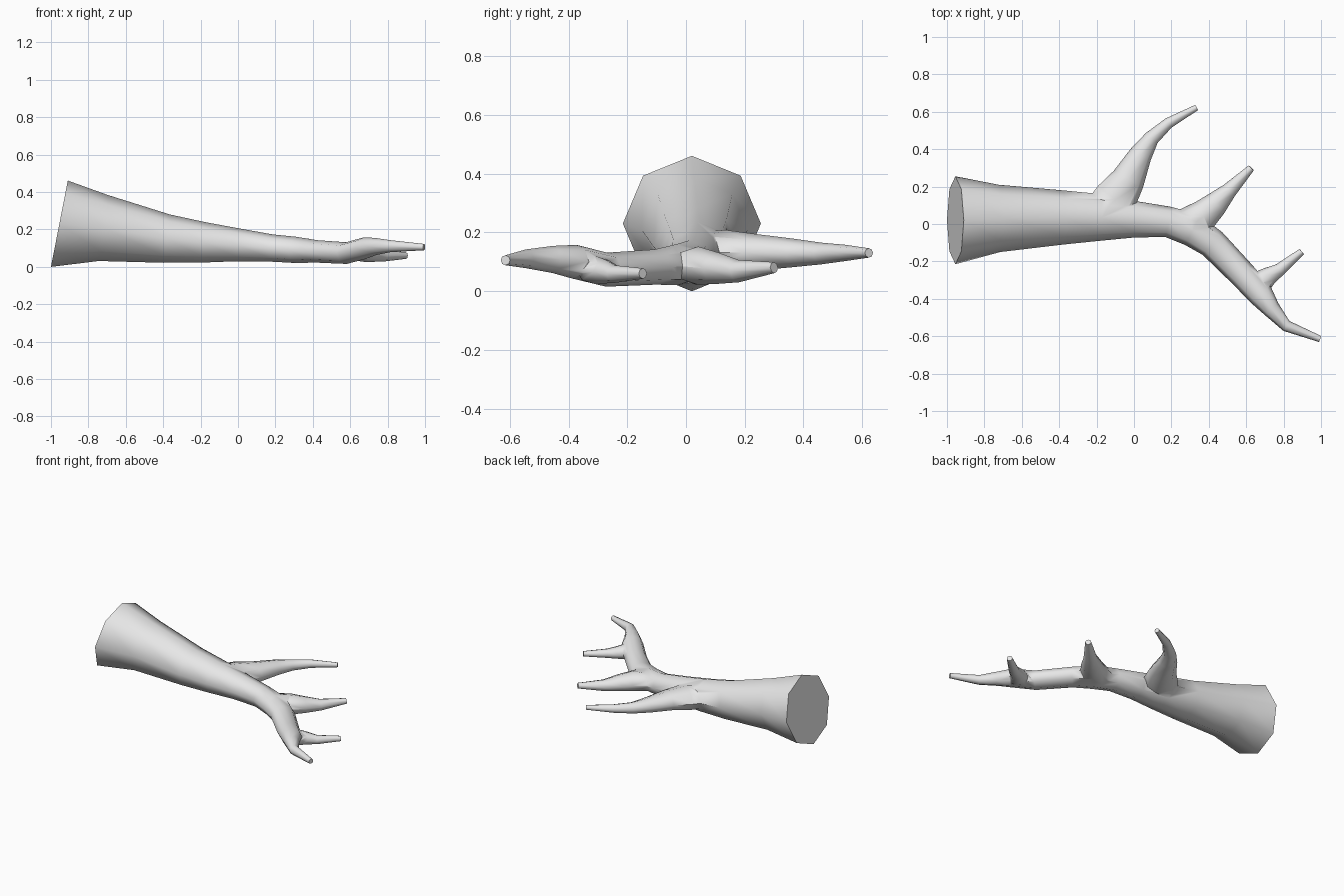
import bpy, bmesh, math
from mathutils import Vector

cube = bpy.data.objects.get("Cube")
if cube:
    bpy.data.objects.remove(cube, do_unlink=True)

SIDES = 8
bark = bpy.data.materials.new("bark_grey")
bark.use_nodes = True
GREY = (0.8, 0.8, 0.8, 1)
bark.diffuse_color = GREY
bark.node_tree.nodes["Principled BSDF"].inputs["Base Color"].default_value = GREY


def limb(name, stations, first_axis=None):
    """Closed tapering tube; each station is x, y, z, side radius, up radius."""
    pts = [Vector(s[:3]) for s in stations]
    bm = bmesh.new()
    rings = []
    for i, s in enumerate(stations):
        axis = pts[min(i + 1, len(pts) - 1)] - pts[max(i - 1, 0)]
        if i == 0 and first_axis:
            axis = Vector(first_axis)
        axis.normalize()
        side = Vector((0, 0, 1)).cross(axis).normalized()
        up = axis.cross(side)
        ring = []
        for k in range(SIDES):
            a = math.tau * k / SIDES
            ring.append(bm.verts.new(pts[i] + side * s[3] * math.cos(a) + up * s[4] * math.sin(a)))
        rings.append(ring)
    for a, b in zip(rings, rings[1:]):
        for k in range(SIDES):
            n = (k + 1) % SIDES
            bm.faces.new((a[k], a[n], b[n], b[k]))
    bm.faces.new(rings[0])
    bm.faces.new(rings[-1])
    bmesh.ops.recalc_face_normals(bm, faces=bm.faces)
    mesh = bpy.data.meshes.new(name)
    bm.to_mesh(mesh)
    bm.free()
    mesh.materials.append(bark)
    obj = bpy.data.objects.new(name, mesh)
    bpy.context.collection.objects.link(obj)
    return obj


# Trunk, bending into the long lower limb
branch = limb("branch", [
    (-0.955, 0.02, 0.23, 0.235, 0.235),
    (-0.72, 0.03, 0.207, 0.18, 0.178),
    (-0.38, 0.035, 0.15, 0.145, 0.13),
    (-0.18, 0.035, 0.13, 0.125, 0.108),
    (0.0, 0.025, 0.117, 0.098, 0.088),
    (0.18, 0.012, 0.1, 0.082, 0.073),
    (0.31, -0.03, 0.09, 0.09, 0.07),
    (0.42, -0.105, 0.082, 0.08, 0.06),
    (0.58, -0.27, 0.073, 0.073, 0.058),
    (0.68, -0.38, 0.1, 0.068, 0.058),
    (0.735, -0.455, 0.108, 0.048, 0.046),
    (0.815, -0.545, 0.11, 0.031, 0.032),
    (0.995, -0.615, 0.105, 0.017, 0.017),
], first_axis=(0.46, 0, -0.09))

# Side limbs, each starting buried in its parent
side_limbs = [
    limb("upper_limb", [
        (-0.2, 0.03, 0.13, 0.1, 0.07),
        (-0.1, 0.13, 0.132, 0.118, 0.077),
        (-0.03, 0.24, 0.132, 0.09, 0.062),
        (0.035, 0.37, 0.13, 0.062, 0.048),
        (0.095, 0.46, 0.128, 0.041, 0.037),
        (0.185, 0.54, 0.13, 0.029, 0.028),
        (0.335, 0.623, 0.13, 0.016, 0.016),
    ]),
    limb("middle_limb", [
        (0.22, 0.0, 0.09, 0.06, 0.05),
        (0.37, 0.04, 0.087, 0.088, 0.065),
        (0.435, 0.105, 0.078, 0.067, 0.054),
        (0.51, 0.18, 0.068, 0.042, 0.038),
        (0.627, 0.3, 0.08, 0.019, 0.019),
    ]),
    limb("lower_limb_twig", [
        (0.6, -0.32, 0.078, 0.045, 0.04),
        (0.69, -0.31, 0.072, 0.066, 0.048),
        (0.725, -0.275, 0.066, 0.048, 0.04),
        (0.78, -0.243, 0.058, 0.034, 0.03),
        (0.897, -0.147, 0.06, 0.018, 0.018),
    ]),
]

# Fuse the limbs into one skin
for part in side_limbs:
    mod = branch.modifiers.new("fuse", 'BOOLEAN')
    mod.operation = 'UNION'
    mod.solver = 'EXACT'
    mod.object = part
bpy.context.view_layer.update()
fused = bpy.data.meshes.new_from_object(branch.evaluated_get(bpy.context.evaluated_depsgraph_get()))
branch.modifiers.clear()
branch.data = fused
for part in side_limbs:
    bpy.data.objects.remove(part, do_unlink=True)

# Smooth bark with crisp cut ends
bpy.ops.object.select_all(action='DESELECT')
branch.select_set(True)
bpy.context.view_layer.objects.active = branch
bpy.ops.object.shade_smooth_by_angle(angle=math.radians(60))
